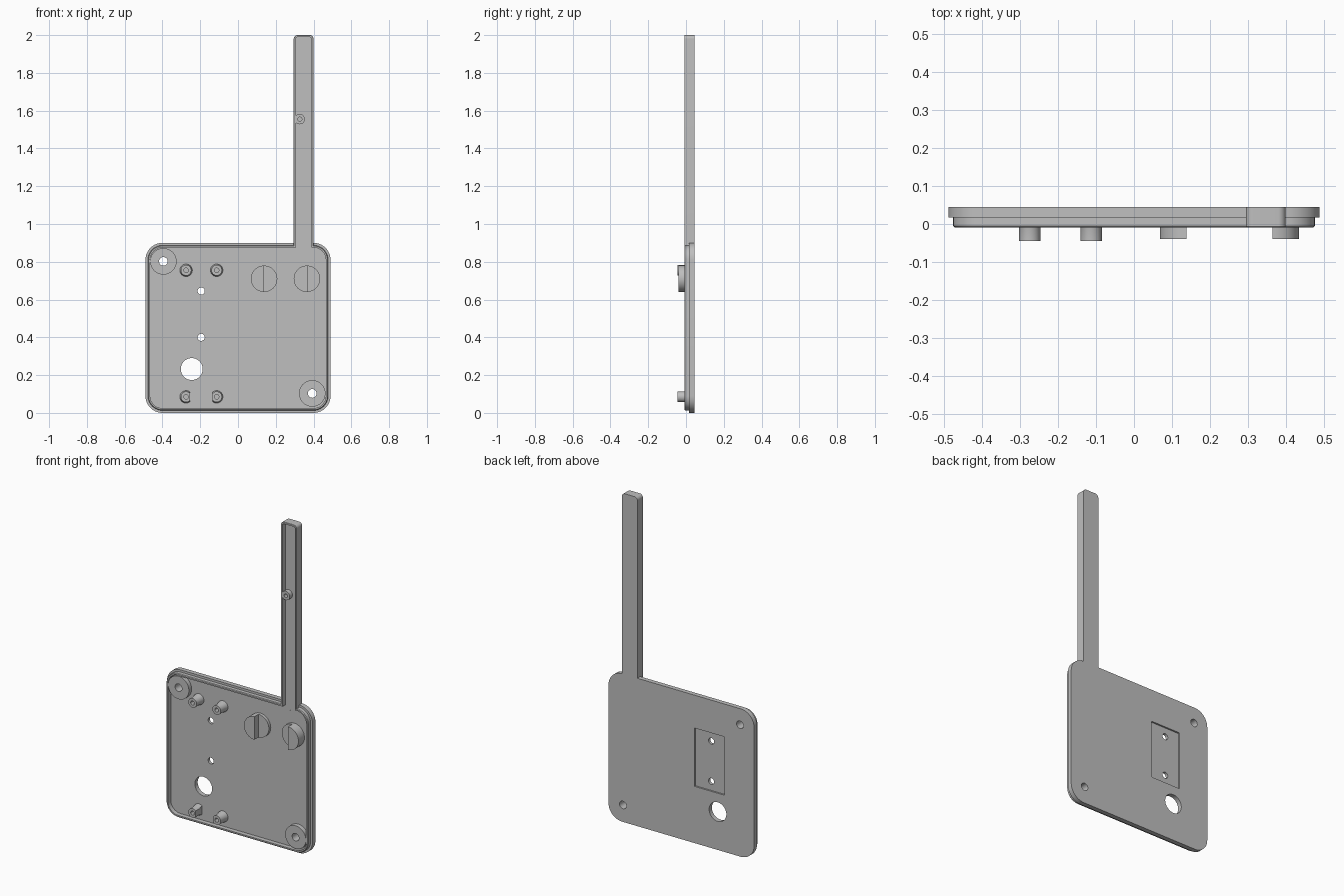
import bpy, bmesh
from math import sin, cos, pi
from mathutils import Vector

old = bpy.data.objects.get("Cube")
if old:
    bpy.data.objects.remove(old, do_unlink=True)

grey = bpy.data.materials.new("plain grey")
grey.use_nodes = True
colour = (0.52, 0.52, 0.52, 1)
grey.diffuse_color = colour
grey.node_tree.nodes["Principled BSDF"].inputs["Base Color"].default_value = colour

BACK, STEP, RIM, FLOOR = 0.045, 0.017, -0.009, 0.018


def finish(bm, name):
    bmesh.ops.recalc_face_normals(bm, faces=bm.faces)
    mesh = bpy.data.meshes.new(name)
    bm.to_mesh(mesh)
    bm.free()
    ob = bpy.data.objects.new(name, mesh)
    bpy.context.collection.objects.link(ob)
    mesh.materials.append(grey)
    return ob


def rounded(x0, x1, z0, z1, r, inset=0, n=10):
    """Rounded rectangle outline in the x-z plane."""
    x0, x1, z0, z1 = x0 + inset, x1 - inset, z0 + inset, z1 - inset
    r = max(r - inset, 0.002)
    corners = [(x1 - r, z1 - r), (x0 + r, z1 - r), (x0 + r, z0 + r), (x1 - r, z0 + r)]
    return [(cx + r * cos((k + i / n) * pi / 2), cz + r * sin((k + i / n) * pi / 2))
            for k, (cx, cz) in enumerate(corners) for i in range(n + 1)]


def arc(x, z, r, start=0, sweep=2 * pi, n=48):
    count = n if sweep >= 2 * pi else n + 1
    return [(x + r * cos(start + sweep * i / n), z + r * sin(start + sweep * i / n))
            for i in range(count)]


def loft(name, *sections):
    """Solid through (outline, y) sections."""
    bm = bmesh.new()
    rings = [[bm.verts.new((x, y, z)) for x, z in line] for line, y in sections]
    for a, b in zip(rings, rings[1:]):
        for i in range(len(a)):
            j = (i + 1) % len(a)
            bm.faces.new((a[i], a[j], b[j], b[i]))
    bm.faces.new(rings[0])
    bm.faces.new(rings[-1])
    return finish(bm, name)


def lathe(name, x, z, profile, flat=None):
    """Closed (radius, y) profile turned about a y axis, optionally cut flat on one side."""
    bm = bmesh.new()
    rings = [[bm.verts.new((px, y, pz)) for px, pz in arc(x, z, r)] for r, y in profile]
    for a, b in zip(rings, rings[1:] + rings[:1]):
        for i in range(len(a)):
            j = (i + 1) % len(a)
            bm.faces.new((a[i], a[j], b[j], b[i]))
    if flat:
        bmesh.ops.bisect_plane(bm, geom=bm.verts[:] + bm.edges[:] + bm.faces[:],
                               plane_co=Vector((x + flat, 0, z)),
                               plane_no=Vector((flat, 0, 0)).normalized(), clear_outer=True)
        bmesh.ops.holes_fill(bm, edges=[e for e in bm.edges if e.is_boundary])
    return finish(bm, name)


def boolean(target, tool, operation):
    mod = target.modifiers.new(operation, "BOOLEAN")
    mod.object, mod.operation, mod.solver = tool, operation, "EXACT"
    bpy.context.view_layer.objects.active = target
    bpy.ops.object.modifier_apply(modifier=mod.name)
    bpy.data.objects.remove(tool, do_unlink=True)


body = (-0.49, 0.49, 0, 0.9, 0.09)
arm = (0.295, 0.4, 0.84, 2.0, 0.02)

# Back plate with stepped lip and the long arm
shell = loft("case_shell", (rounded(*body), STEP), (rounded(*body), BACK))
boolean(shell, loft("lip", (rounded(*body, 0.017), RIM), (rounded(*body, 0.013), RIM + 0.004),
                    (rounded(*body, 0.013), STEP + 0.01)), "UNION")
boolean(shell, loft("arm", (rounded(*arm, 0.002), RIM), (rounded(*arm), RIM + 0.002),
                    (rounded(*arm), BACK)), "UNION")

# Hollow interior, running on into the arm
boolean(shell, loft("hollow", (rounded(*body, 0.025), -0.1),
                    (rounded(*body, 0.025), FLOOR)), "DIFFERENCE")
boolean(shell, loft("arm_hollow", (rounded(*arm, 0.011), -0.1),
                    (rounded(*arm, 0.011), FLOOR + 0.0005)), "DIFFERENCE")

# Shallow rear recess and through holes
recess = rounded(-0.29, -0.09, 0.345, 0.70, 0.002)
boolean(shell, loft("recess", (recess, 0.035), (recess, 0.1)), "DIFFERENCE")
corners = [("upper_right", -0.395, 0.802), ("lower_left", 0.393, 0.103)]
holes = [(x, z, 0.023) for _, x, z in corners]
holes += [(-0.195, 0.645, 0.019), (-0.195, 0.4, 0.019), (-0.245, 0.232, 0.058)]
for x, z, r in holes:
    boolean(shell, loft("hole", (arc(x, z, r), -0.1), (arc(x, z, r), 0.1)), "DIFFERENCE")
parts = [shell]

# Broad corner bosses
sunk = FLOOR + 0.004
for name, x, z in corners:
    parts.append(lathe(name + "_boss", x, z, [(0.07, sunk), (0.07, RIM + 0.001),
                                              (0.023, RIM + 0.001), (0.023, sunk)]))

# Screw boss in the arm
parts.append(lathe("arm_boss", 0.327, 1.555, [(0.027, sunk), (0.027, RIM + 0.001),
                                              (0.011, RIM + 0.001), (0.011, sunk)]))

# Four standing posts, the lower pair with flats facing each other
for x, flat in ((-0.275, 0.021), (-0.113, -0.021)):
    for z, row in ((0.755, "upper"), (0.085, "lower")):
        profile = [(0.033, sunk), (0.033, 0.01), (0.028, -0.008), (0.028, -0.045),
                   (0.012, -0.045), (0.012, sunk)]
        parts.append(lathe(row + "_post", x, z, profile, flat if row == "lower" else None))

# Round supports with one half raised
for x, start in ((0.138, pi / 2), (0.365, -pi / 2)):
    parts.append(loft("support_base", (arc(x, 0.71, 0.07), 0), (arc(x, 0.71, 0.07), sunk)))
    half = arc(x, 0.71, 0.07, start, pi, 24)
    parts.append(loft("support_raised_half", (half, -0.04), (half, 0.001)))

# Smooth curves, crisp edges
bpy.ops.object.select_all(action="DESELECT")
for ob in parts:
    ob.select_set(True)
bpy.context.view_layer.objects.active = shell
bpy.ops.object.shade_smooth_by_angle(angle=pi / 6)
